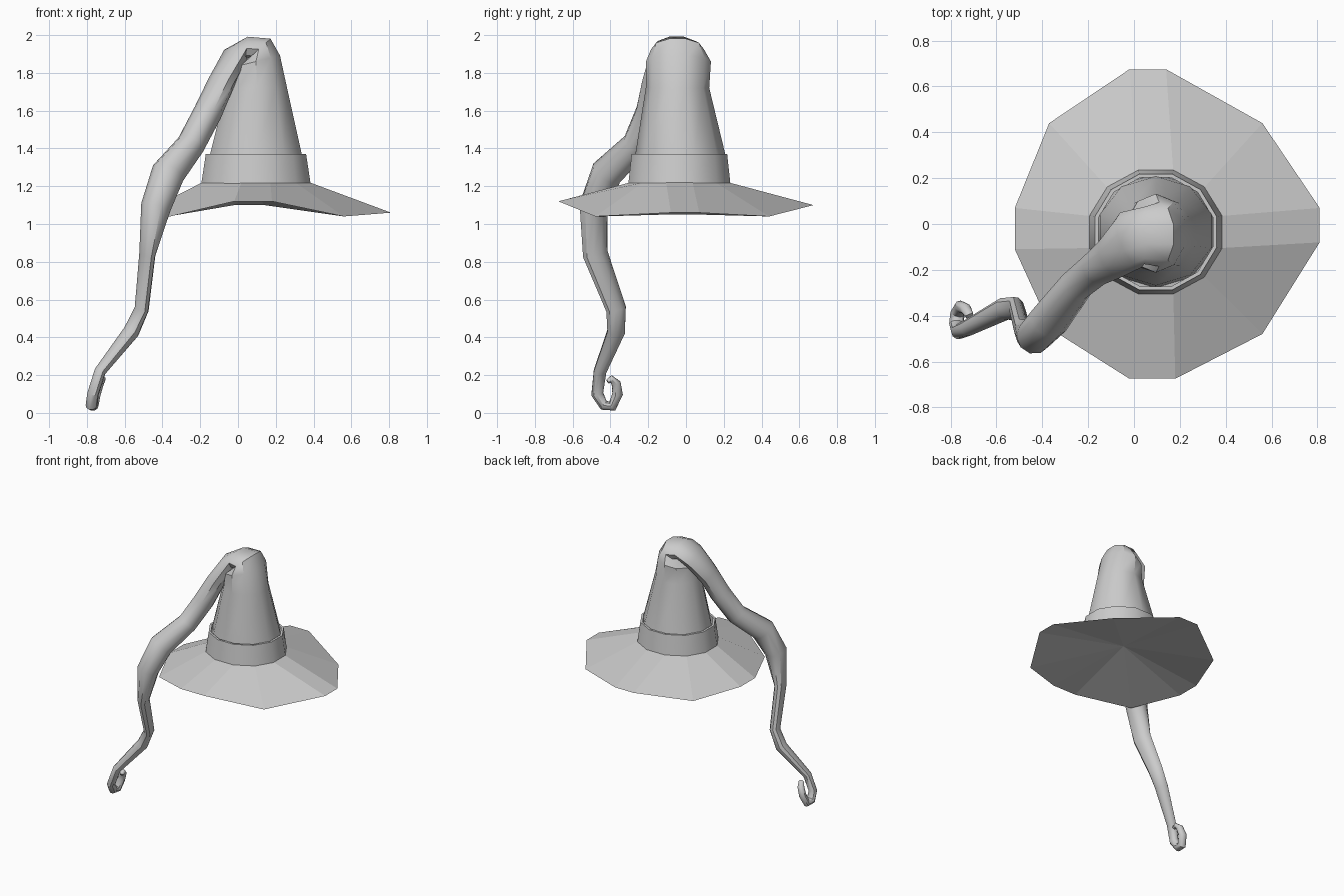
import bpy, bmesh, math
from mathutils import Vector

if "Cube" in bpy.data.objects:
    bpy.data.objects.remove(bpy.data.objects["Cube"])


def loft(name, rings, cap_start=None, cap_end=None, closed=False, smooth=38):
    """Skin a list of equal-length point rings; caps are 'ngon', a point for a fan, or None."""
    bm = bmesh.new()
    loops = [[bm.verts.new(p) for p in ring] for ring in rings]
    n = len(loops[0])
    pairs = list(zip(loops, loops[1:]))
    if closed:
        pairs.append((loops[-1], loops[0]))
    for a, b in pairs:
        for i in range(n):
            j = (i + 1) % n
            bm.faces.new((a[i], a[j], b[j], b[i]))
    for cap, loop in ((cap_start, loops[0]), (cap_end, loops[-1])):
        if cap == 'ngon':
            bm.faces.new(loop)
        elif cap is not None:
            c = bm.verts.new(cap)
            for i in range(n):
                bm.faces.new((loop[i], loop[(i + 1) % n], c))
    bmesh.ops.recalc_face_normals(bm, faces=bm.faces[:])
    mesh = bpy.data.meshes.new(name)
    bm.to_mesh(mesh)
    bm.free()
    ob = bpy.data.objects.new(name, mesh)
    bpy.context.collection.objects.link(ob)
    if smooth:
        bpy.ops.object.select_all(action='DESELECT')
        ob.select_set(True)
        bpy.context.view_layer.objects.active = ob
        bpy.ops.object.shade_smooth_by_angle(angle=math.radians(smooth))
    return ob


# shared 12-point plan: short edges on the four axes, one corner between each
ANGLES = [math.radians(q + d) for q in (0, 90, 180, 270) for d in (-15, 15, 45)]


def plan_ring(rx, ry, z, cx=0.095, cy=-0.035):
    return [Vector((cx + rx * math.cos(a), cy + ry * math.sin(a), z)) for a in ANGLES]


# brim: drooping corners, raised front and back, hollow underneath
rim = [(.81, -.08, 1.06), (.81, .07, 1.06), (.56, .44, 1.04),
       (.14, .675, 1.10), (-.02, .675, 1.10), (-.37, .44, 1.04),
       (-.52, .07, 1.05), (-.52, -.11, 1.05), (-.36, -.46, 1.04),
       (-.02, -.675, 1.12), (.18, -.675, 1.12), (.56, -.48, 1.04)]
loft("brim", [rim, plan_ring(.295, .27, 1.22), plan_ring(.2, .19, 1.23)],
     cap_start=(.08, -.02, 1.19), cap_end='ngon', smooth=0)

# hat band: hollow tapered collar
loft("hat_band", [plan_ring(.30, .28, 1.21), plan_ring(.275, .262, 1.37),
                  plan_ring(.258, .246, 1.37), plan_ring(.258, .246, 1.21)], closed=True)

# crown and drooping tail: centre, radius in the bend plane, radius across it
PATH = [
    (.095, -.03, 1.20, .27, .25), (.095, -.03, 1.37, .255, .238),
    (.10, -.045, 1.72, .168, .168), (.095, -.04, 1.86, .138, .172),
    (.11, -.045, 1.925, .088, .14), (.045, -.05, 1.93, .065, .125),
    (-.015, -.07, 1.885, .065, .13), (-.09, -.14, 1.745, .068, .1),
    (-.16, -.19, 1.59, .075, .08),
    (-.25, -.265, 1.42, .075, .075), (-.37, -.42, 1.27, .09, .085),
    (-.435, -.49, 1.09, .08, .078), (-.48, -.48, .84, .04, .07),
    (-.51, -.37, .55, .036, .056), (-.565, -.37, .43, .042, .05),
    (-.73, -.455, .22, .03, .036), (-.768, -.47, .10, .03, .034),
    (-.775, -.435, .04, .032, .028), (-.77, -.39, .036, .032, .028),
    (-.755, -.362, .10, .03, .027), (-.735, -.37, .155, .026, .025),
    (-.72, -.395, .18, .02, .02), (-.715, -.415, .165, .012, .012)]
SIDES = 10
points = [Vector(p[:3]) for p in PATH]
rings, prev, across = [], Vector((0, 0, 1)), Vector((0, 1, 0))
for k, (c, p) in enumerate(zip(points, PATH)):
    before, after = points[max(k - 1, 0)], points[min(k + 1, len(points) - 1)]
    tan = (c - before).normalized() + (after - c).normalized()
    if k < 3:
        tan = Vector((0, 0, 1))
    elif k < 6:  # rings fan round the fold at the top
        tan = Vector(((-.25, 0, 1), (-.75, 0, .85), (-1, 0, .1))[k - 3])
        if k == 4:
            tan = Vector((-.9, 0, 1))
    tan.normalize()
    across = prev.rotation_difference(tan) @ across
    across = (across - tan * across.dot(tan)).normalized()
    inplane = across.cross(tan)
    rings.append([c + inplane * p[3] * math.cos(a) + across * p[4] * math.sin(a)
                  for a in (2 * math.pi * (i + .5) / SIDES for i in range(SIDES))])
    prev = tan
loft("crown_and_tail", rings, cap_start='ngon', cap_end='ngon')
